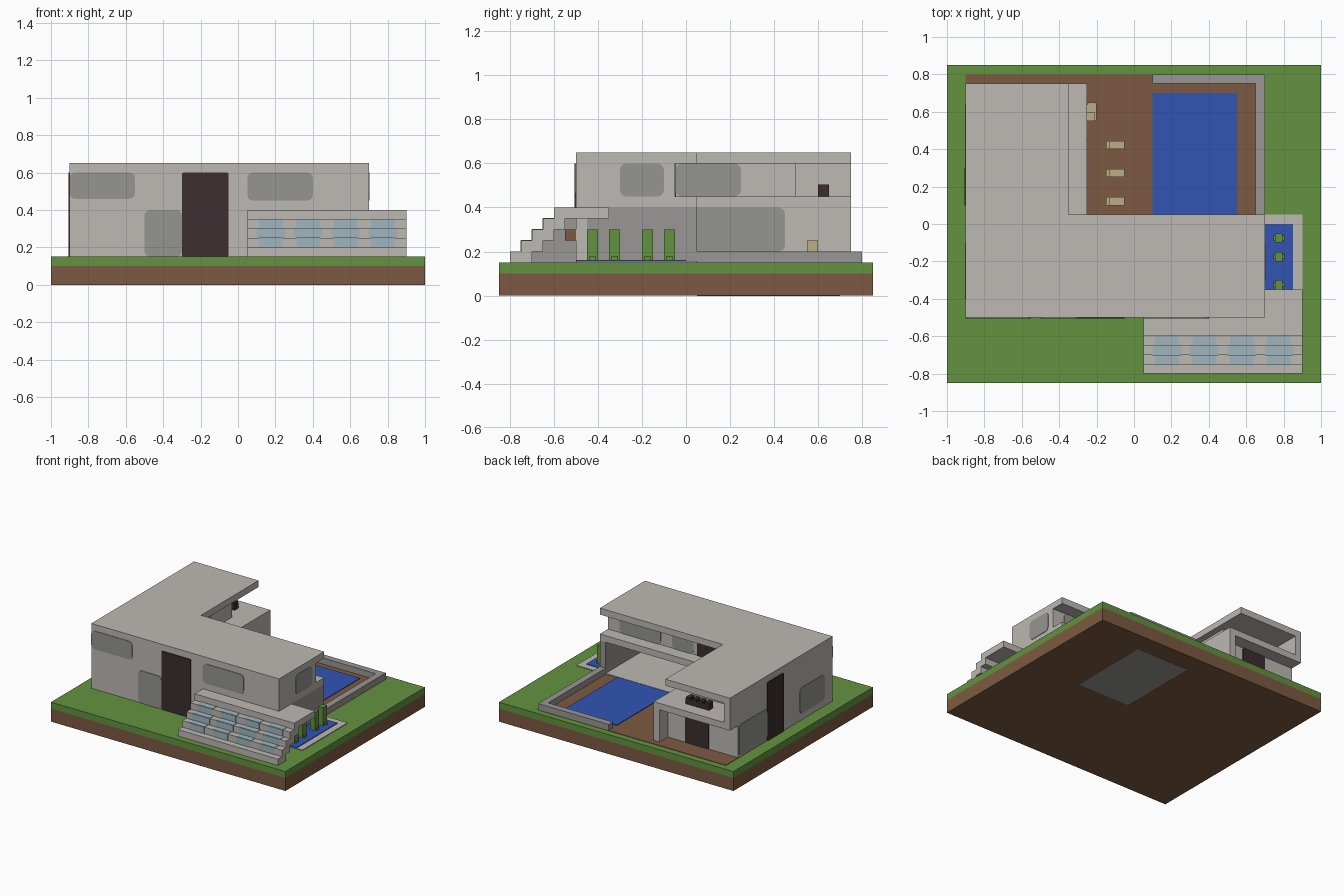
import bpy, bmesh
from mathutils import Vector

cube = bpy.data.objects.get("Cube")
if cube:
    bpy.data.objects.remove(cube, do_unlink=True)


def material(name, r, g, b):
    m = bpy.data.materials.new(name)
    m.use_nodes = True
    m.diffuse_color = (r, g, b, 1)
    m.node_tree.nodes["Principled BSDF"].inputs["Base Color"].default_value = (r, g, b, 1)
    return m


wall = material("pale concrete", .51, .48, .45)
grey = material("grey concrete", .32, .31, .30)
pane = material("grey glass", .30, .30, .28)
grass = material("grass green", .127, .288, .051)
earth = material("earth brown", .202, .102, .054)
dark = material("dark wood", .045, .026, .03)
water = material("water blue", .032, .09, .456)
tan = material("tan wood", .50, .43, .24)
ice = material("pale blue glass", .35, .47, .51)


def box(name, mat, x, y, z, round_axis=None, radius=.03):
    """Box from (min, max) ranges; optionally rounds edges along one axis."""
    bm = bmesh.new()
    bmesh.ops.create_cube(bm, size=1)
    ranges = (x, y, z)
    for v in bm.verts:
        v.co = Vector([lo + (c + .5) * (hi - lo) for c, (lo, hi) in zip(v.co, ranges)])
    if round_axis is not None:
        edges = [e for e in bm.edges
                 if abs((e.verts[0].co - e.verts[1].co).normalized()[round_axis]) > .9]
        bmesh.ops.bevel(bm, geom=edges, offset=radius, segments=3, profile=.5, affect='EDGES')
    me = bpy.data.meshes.new(name)
    bm.to_mesh(me)
    bm.free()
    me.materials.append(mat)
    ob = bpy.data.objects.new(name, me)
    bpy.context.collection.objects.link(ob)
    return ob


def plate(name, mat, axis, at, a, z, radius=.03):
    """Thin panel on a wall facing x (axis 0) or y (axis 1)."""
    thin = (at - .004, at + .004)
    x, y = (thin, a) if axis == 0 else (a, thin)
    box(name, mat, x, y, z, axis, radius)


# Ground
box("earth_base", earth, (-1, 1), (-.85, .85), (0, .1))
box("lawn", grass, (-1, 1), (-.85, .85), (.1, .15))
box("patio", earth, (-.9, .65), (.05, .8), (.14, .153))

# Large pool with its low wall
box("pool_water", water, (.1, .55), (.05, .7), (.14, .158))
box("pool_underside", grey, (.1, .55), (.05, .7), (-.002, .002))
box("pool_side_wall", grey, (.65, .7), (.05, .8), (.15, .2))
box("pool_back_wall", grey, (.1, .65), (.75, .8), (.15, .2))

# Small pool with plants
box("small_pool_surround", wall, (.7, .9), (-.5, .05), (.14, .156))
box("small_pool_water", water, (.7, .85), (-.5, 0), (.14, .161))
for y in (-.45, -.35, -.2, -.1):
    box("pool_plant", grass, (.755, .795), (y, y + .05), (.15, .3))
    for dx in (-.025, .025):
        box("plant_leaf", grass, (.77 + dx, .78 + dx), (y + .012, y + .038), (.15, .18))

# Ground storey: open room in the main block, closed side wing
box("room_floor", wall, (-.25, .65), (-.45, .05), (.14, .16))
box("front_wall", wall, (-.9, .7), (-.5, -.45), (.15, .4))
box("right_lower_wall", grey, (.65, .7), (-.45, .05), (.15, .4))
box("wing_lower", wall, (-.9, -.25), (-.45, .65), (.15, .4))
box("wing_fin", wall, (-.3, -.25), (.65, .75), (.15, .4))

# Upper floor slabs, rooms and roof
box("main_floor_slab", wall, (-.9, .7), (-.5, .05), (.4, .45))
box("wing_floor_slab", wall, (-.9, -.25), (.05, .75), (.4, .45))
box("main_upper", wall, (-.9, .7), (-.5, -.05), (.45, .6))
box("wing_upper", wall, (-.9, -.4), (-.05, .5), (.45, .6))
box("terrace_side_wall", wall, (-.9, -.85), (.5, .75), (.45, .6))
box("main_roof", wall, (-.9, .7), (-.5, .05), (.6, .65))
box("wing_roof", wall, (-.9, -.35), (.05, .75), (.6, .65))

# Front openings
plate("front_door", dark, 1, -.502, (-.3, -.05), (.15, .6), .01)
plate("front_corner_window", pane, 1, -.5, (-.9, -.55), (.46, .6))
plate("front_upper_window", pane, 1, -.5, (.05, .4), (.45, .6))
plate("front_lower_window", pane, 1, -.5, (-.5, -.3), (.15, .4))

# Right side openings
plate("right_upper_window", pane, 0, .7, (-.3, -.1), (.45, .6))
plate("wing_upper_window", pane, 0, -.4, (-.05, .25), (.45, .6))
plate("wing_lower_window", pane, 0, -.25, (-.4, .45), (.2, .4))

# Left side openings
plate("left_door", dark, 0, -.902, (.1, .3), (.15, .6), .01)
plate("left_lower_window", pane, 0, -.9, (-.4, -.1), (.2, .4))
plate("left_rear_window", pane, 0, -.9, (.3, .64), (.16, .4))

# Back openings
plate("back_lower_door", dark, 1, .65, (-.65, -.45), (.15, .4), .01)
plate("balcony_door", dark, 1, -.05, (-.22, -.06), (.45, .6), .01)
plate("balcony_window_wide", pane, 1, -.05, (.25, .6), (.45, .6))
plate("balcony_window_small", pane, 1, -.05, (-.03, .15), (.45, .6))

# Front stairs with glass insets on the steps
for i in range(4):
    y, z = -.8 + .05 * i, .15 + .05 * i
    box("stair_step", wall, (.05, .9), (y, y + .1), (z, z + .05))
    box("stair_core", grey, (.05, .65), (y + .1, -.5), (z, z + .05))
    if i == 0:
        continue
    for k in range(4):
        x0 = .1 + .2 * k
        inset = 0 if i == 2 else .012
        span = (x0 + inset, x0 + .15 - inset)
        box("riser_glass", ice, span, (y - .003, y), (z, z + .05))
        box("tread_glass", ice, span, (y, y + .05), (z + .05, z + .053))
box("stair_landing", wall, (.05, .9), (-.6, -.35), (.35, .4))
box("stair_brace", earth, (.6, .7), (-.55, -.5), (.25, .3))

# Patio loungers and chair
for y in (.1, .25, .4):
    box("lounger", tan, (-.15, -.05), (y, y + .045), (.15, .18))
    box("lounger_headrest", tan, (-.15, -.13), (y, y + .045), (.18, .195))
box("chair_seat", tan, (-.25, -.2), (.55, .65), (.15, .2), 2, .012)
box("chair_back", tan, (-.25, -.21), (.55, .6), (.2, .25))

# Terrace bench
box("terrace_bench", dark, (-.65, -.45), (.6, .65), (.45, .49))
for k in range(4):
    x0 = -.65 + .053 * k
    box("bench_cushion", dark, (x0, x0 + .035), (.6, .65), (.49, .505))
